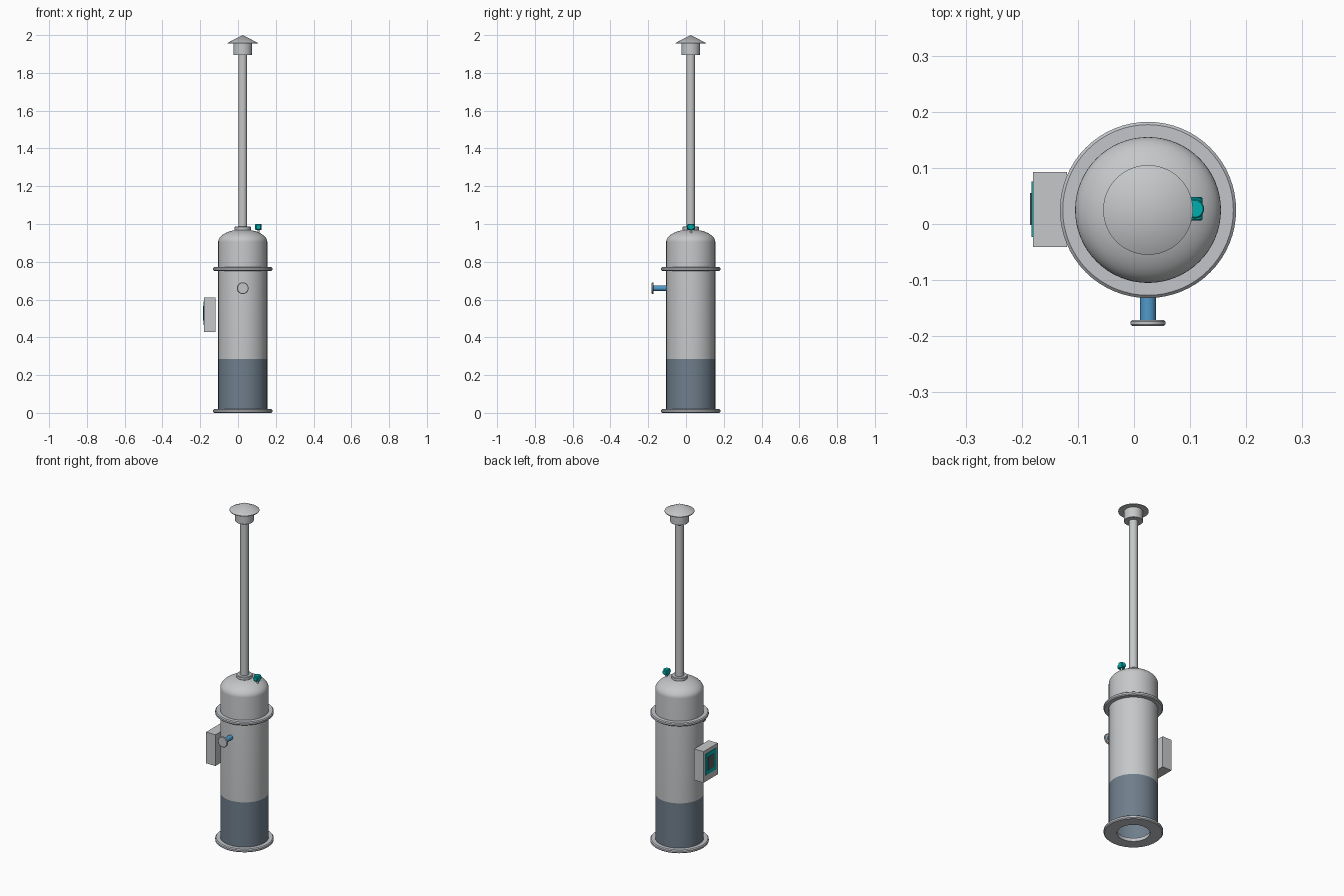
import bpy, bmesh
from math import cos, sin, pi, radians
from mathutils import Matrix, Vector

old = bpy.data.objects.get("Cube")
if old:
    bpy.data.objects.remove(old)

AXIS = Vector((0.025, 0.025, 0))


def material(name, rgb):
    m = bpy.data.materials.new(name)
    m.use_nodes = True
    m.diffuse_color = (*rgb, 1)
    m.node_tree.nodes["Principled BSDF"].inputs["Base Color"].default_value = (*rgb, 1)
    return m


steel = material("light steel", (0.56, 0.57, 0.58))
flange_grey = material("flange grey", (0.54, 0.56, 0.59))
slate = material("slate blue", (0.16, 0.21, 0.26))
teal = material("teal", (0.0, 0.42, 0.42))
blue = material("pipe blue", (0.08, 0.32, 0.6))
screen_grey = material("screen grey", (0.1, 0.11, 0.12))


def finish(name, bm, mats):
    bmesh.ops.recalc_face_normals(bm, faces=bm.faces)
    mesh = bpy.data.meshes.new(name)
    bm.to_mesh(mesh)
    bm.free()
    for m in mats:
        mesh.materials.append(m)
    ob = bpy.data.objects.new(name, mesh)
    bpy.context.collection.objects.link(ob)
    bpy.ops.object.select_all(action='DESELECT')
    ob.select_set(True)
    bpy.context.view_layer.objects.active = ob
    bpy.ops.object.shade_smooth_by_angle(angle=radians(35))
    return ob


def lathe(name, profile, mat, origin=AXIS, turn=None, sides=64, closed=False):
    """Spin (radius, height) points round the vertical, then turn and move."""
    bm = bmesh.new()
    pts = [bm.verts.new((r, 0, z)) for r, z in profile]
    edges = [bm.edges.new(p) for p in zip(pts, pts[1:])]
    if closed:
        edges.append(bm.edges.new((pts[-1], pts[0])))
    bmesh.ops.spin(bm, geom=pts + edges, cent=(0, 0, 0), axis=(0, 0, 1),
                   angle=2 * pi, steps=sides)
    bmesh.ops.remove_doubles(bm, verts=bm.verts, dist=1e-5)
    bm.transform(Matrix.Translation(origin) @ (turn or Matrix()))
    return finish(name, bm, [mat])


def ring(name, inner, outer, z0, z1, bevel, mat, **kw):
    """Flat flange with a bevelled rim."""
    return lathe(name, [(inner, z0), (outer - bevel, z0), (outer, z0 + bevel),
                        (outer, z1 - bevel), (outer - bevel, z1), (inner, z1)],
                 mat, closed=inner > 0, **kw)


def box(name, lo, hi, mat):
    lo, hi = Vector(lo), Vector(hi)
    bm = bmesh.new()
    bmesh.ops.create_cube(bm, size=1)
    bm.transform(Matrix.Translation((lo + hi) / 2) @ Matrix.Diagonal((*(hi - lo), 1)))
    return finish(name, bm, [mat])


# Vessel: open-bottomed shell with an elliptical head
R, SHOULDER, HEAD = 0.13, 0.905, 0.066
dome = [(R * cos(a), SHOULDER + HEAD * sin(a))
        for a in (i * pi / 32 for i in range(17))]
dome[-1] = (0, SHOULDER + HEAD)
shell = lathe("vessel_shell", [(R, 0.015), (R, 0.285)] + dome, steel)
shell.data.materials.append(slate)
for face in shell.data.polygons:
    if face.center.z < 0.285:
        face.material_index = 1

# Base and upper flanges
ring("base_flange", 0.087, 0.157, 0.0, 0.02, 0.005, flange_grey)
ring("upper_flange", R - 0.005, 0.157, 0.752, 0.772, 0.005, flange_grey)

# Chimney with collar and rain cap
ring("chimney_collar", 0.02, 0.043, 0.966, 0.986, 0.003, flange_grey)
lathe("chimney_pipe", [(0.0235, 0.96), (0.0235, 1.93)], steel, sides=32)
ring("cap_sleeve", 0.02, 0.05, 1.895, 1.958, 0.0005, steel)
lathe("rain_cap", [(0, 1.955), (0.08, 1.955), (0.08, 1.959), (0, 2.0)], steel)

# Inlet nozzle on the front
to_front = Matrix.Rotation(pi / 2, 4, 'X')
nozzle = Vector((0.025, 0, 0.66))
lathe("nozzle_pipe", [(0.0143, 0.1), (0.0143, 0.173)], blue, nozzle, to_front, 32)
ring("nozzle_flange", 0, 0.031, 0.171, 0.182, 0.003, flange_grey,
     origin=nozzle, turn=to_front, sides=32)

# Sensor on the dome
sensor = Vector((0.108, 0.027, 0))
ring("sensor_stem", 0, 0.006, 0.945, 0.972, 0.0005, flange_grey, origin=sensor, sides=16)
ring("sensor_body", 0, 0.017, 0.968, 1.0, 0.002, teal, origin=sensor, sides=24)
ring("sensor_housing", 0, 0.014, -0.021, 0.021, 0.002, teal,
     origin=sensor + Vector((0, 0, 0.984)), turn=to_front, sides=24)

# Control box on the right side
box("control_box", (-0.18, -0.041, 0.427), (-0.119, 0.093, 0.612), steel)
box("control_panel", (-0.183, -0.023, 0.465), (-0.18, 0.076, 0.59), teal)
box("control_screen", (-0.185, -0.002, 0.488), (-0.183, 0.055, 0.567), screen_grey)
